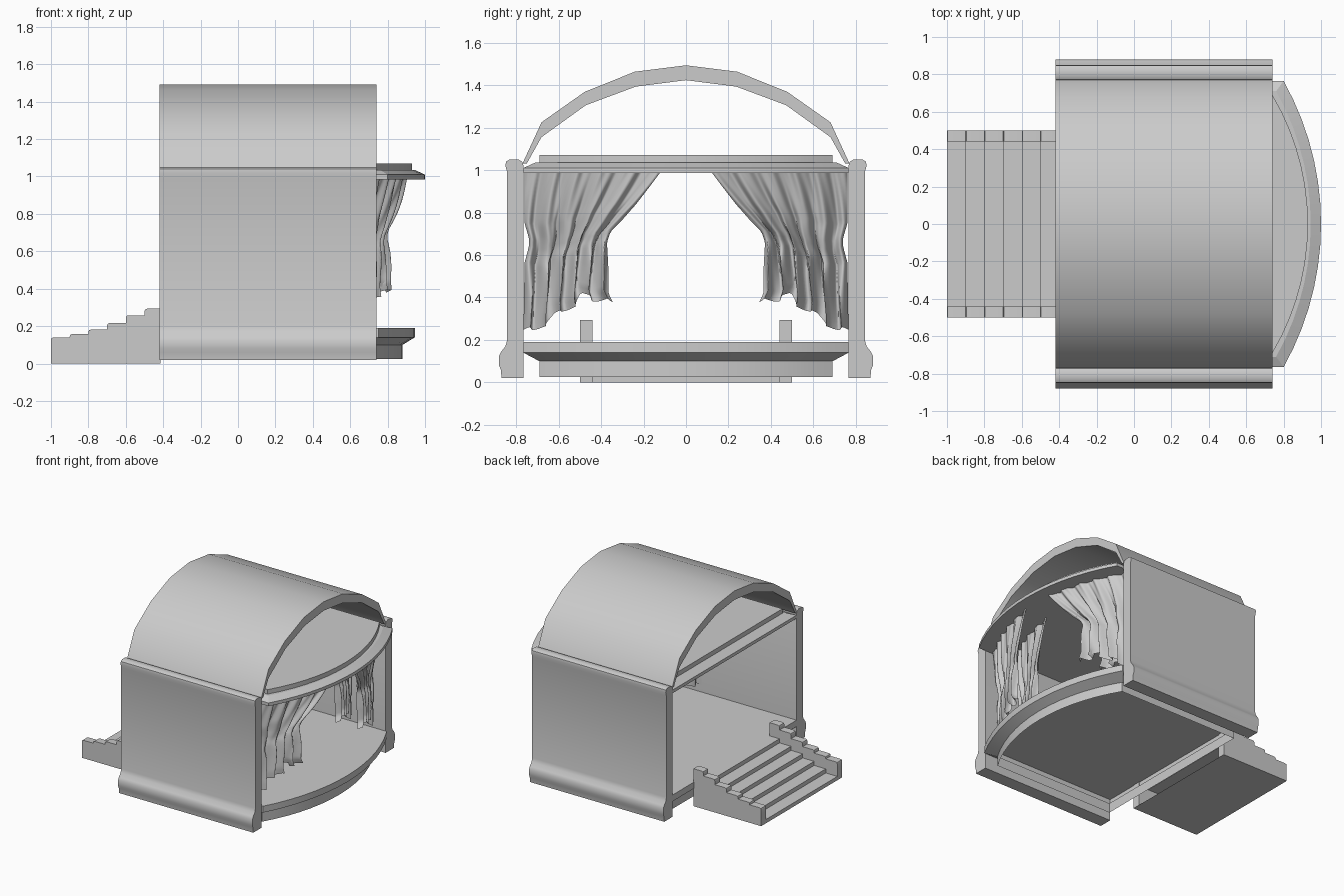
import bpy, bmesh, math

if "Cube" in bpy.data.objects:
    bpy.data.objects.remove(bpy.data.objects["Cube"])


def make(name, bm, angle=35, mirror=False, smooth=True):
    mesh = bpy.data.meshes.new(name)
    bm.to_mesh(mesh)
    bm.free()
    ob = bpy.data.objects.new(name, mesh)
    bpy.context.collection.objects.link(ob)
    if smooth:
        bpy.ops.object.select_all(action='DESELECT')
        ob.select_set(True)
        bpy.context.view_layer.objects.active = ob
        bpy.ops.object.shade_smooth_by_angle(angle=math.radians(angle))
    if mirror:
        m = ob.modifiers.new("mirror", 'MIRROR')
        m.use_axis = (False, True, False)
        m.use_mirror_merge = False
    return ob


def loft(rings, open_start=False):
    """Join closed rings of points and cap the ends."""
    bm = bmesh.new()
    vs = [[bm.verts.new(p) for p in r] for r in rings]
    n = len(vs[0])
    for a, b in zip(vs, vs[1:]):
        for i in range(n):
            j = (i + 1) % n
            bm.faces.new((a[i], a[j], b[j], b[i]))
    bm.faces.new(vs[-1])
    if not open_start:
        bm.faces.new(vs[0])
    bmesh.ops.recalc_face_normals(bm, faces=bm.faces)
    return bm


def interp(table, t):
    """Piecewise-linear lookup with t ascending."""
    for (t0, v0), (t1, v1) in zip(table, table[1:]):
        if t <= t1:
            return v0 + (v1 - v0) * max(0, (t - t0) / (t1 - t0))
    return table[-1][1]


X0, X1 = -0.42, 0.74

# Side walls: moulded profile (y, z) run along x
wall = [(0.765, 0.02), (0.868, 0.02), (0.872, 0.06), (0.88, 0.08), (0.88, 0.125),
        (0.87, 0.145), (0.85, 0.17), (0.842, 0.2), (0.842, 0.99), (0.85, 1.02),
        (0.847, 1.04), (0.83, 1.05), (0.79, 1.05), (0.772, 1.04), (0.765, 1.02)]
make("side_wall", loft([[(x, y, z) for y, z in wall] for x in (X0, X1)]), mirror=True)

# Barrel roof: faceted arch shell
outer = [(0.77, 1.03), (0.68, 1.225), (0.477, 1.368), (0.241, 1.463)]
inner = [(0.75, 1.03), (0.68, 1.155), (0.472, 1.305), (0.236, 1.393)]
full = lambda half, top: half + [(0, top)] + [(-y, z) for y, z in reversed(half)]
arch = full(outer, 1.493) + full(inner, 1.423)[::-1]
make("arched_roof", loft([[(x, y, z) for y, z in arch] for x in (X0, X1)]), angle=40)


# Stepped slabs with a bowed front edge
def outline(z, hw, xb, xs, xf, n=14):
    pts = [(xb, hw, z), (xb, -hw, z)]
    s = xf - xs
    r = (hw * hw + s * s) / (2 * s)
    a = math.asin(hw / r)
    for i in range(n + 1):
        t = -a + 2 * a * i / n
        pts.append((xf - r + r * math.cos(t), r * math.sin(t), z))
    return pts


def slab(name, tiers, hollow=False):
    make(name, loft([outline(*t) for t in tiers], hollow), angle=20)


# The stage is a hollow shell, open underneath
slab("stage_floor", [(0.025, 0.69, -0.35, 0.69, 0.88), (0.10, 0.69, -0.35, 0.69, 0.88),
                     (0.14, 0.765, X0, 0.75, 0.945), (0.19, 0.765, X0, 0.75, 0.945)], True)
slab("canopy", [(0.985, 0.765, X0, 0.80, 1.0), (1.01, 0.765, X0, 0.80, 1.0),
                (1.035, 0.71, -0.37, 0.76, 0.945), (1.035, 0.69, -0.35, 0.74, 0.93),
                (1.07, 0.69, -0.35, 0.74, 0.93)])

# Stairs: low treads between stepped side rails
starts = [-1.0, -0.9, -0.8, -0.7, -0.6, -0.5]
tread = [(-0.415, 0), (-1.0, 0)]
rail = [(-0.415, 0), (-1.0, 0)]
for i, (x, z) in enumerate(zip(starts, [0.14, 0.158, 0.182, 0.217, 0.258, 0.293])):
    h = 0.03 + 0.032 * i
    x2 = starts[i + 1] if i < 5 else -0.415
    tread += [(x, h), (x2, h)]
    rail += [(x, z - 0.014), (x + 0.004, z - 0.004), (x + 0.014, z), (x2, z)]
bm = loft([[(x, y, z) for x, z in tread] for y in (-0.442, 0.442)])
back = [f for f in bm.faces if f.normal.x > 0.9]  # open toward the stage
bmesh.ops.delete(bm, geom=back, context='FACES_ONLY')
make("stair_treads", bm, smooth=False)
make("stair_rail", loft([[(x, y, z) for x, z in rail] for y in (0.44, 0.5)]), mirror=True)

# Curtains: pleated sheets gathered at a tie, one pair behind the other
inner_edge = [(0.0, 0.12), (0.1, 0.165), (0.25, 0.235), (0.38, 0.305), (0.46, 0.355),
              (0.54, 0.372), (0.75, 0.365), (0.93, 0.365), (1.0, 0.345)]
outer_edge = [(0.0, 0.76), (0.33, 0.76), (0.42, 0.74), (0.48, 0.74), (0.58, 0.76), (1.0, 0.765)]
hem = [(0.0, 0.25), (0.26, 0.26), (0.34, 0.33), (0.6, 0.355), (0.66, 0.43), (0.74, 0.39), (1.0, 0.385)]
NU, NV = 90, 40


def curtain(name, shift):
    bm = bmesh.new()
    grid = []
    for j in range(NV + 1):
        v = j / NV
        row = []
        for i in range(NU + 1):
            u = i / NU
            tie = math.exp(-((v - 0.5) / 0.14) ** 2)
            yo, yi = interp(outer_edge, v), interp(inner_edge, v)
            ph = 2 * math.pi * 5.5 * (u + 0.025 * math.sin(5 * v + 4 * u))
            amp = 0.012 + 0.018 * min(1, v * 1.6)
            y = yo + (yi - yo) * u + 0.014 * v * math.sin(ph + 1.2 + 3 * v) * min(1, 8 * u * (1 - u))
            x = 0.895 - 0.4 * y * y - 0.05 * min(1, v * 2) - 0.012 * tie
            x += amp * math.sin(ph) + 0.005 * math.sin(2.3 * ph + 9 * v) + shift
            z = 0.99 + (interp(hem, u) - 0.99) * v
            z += 0.008 * v * math.sin(ph + 0.5) - 0.03 * tie * math.sin(math.pi * u)
            row.append(bm.verts.new((x, y, z)))
        grid.append(row)
    for a, b in zip(grid, grid[1:]):
        for i in range(NU):
            bm.faces.new((a[i], b[i], b[i + 1], a[i + 1]))
    bmesh.ops.recalc_face_normals(bm, faces=bm.faces)
    make(name, bm, angle=80, mirror=True)


curtain("front_curtain", 0)
curtain("rear_curtain", -0.19)
